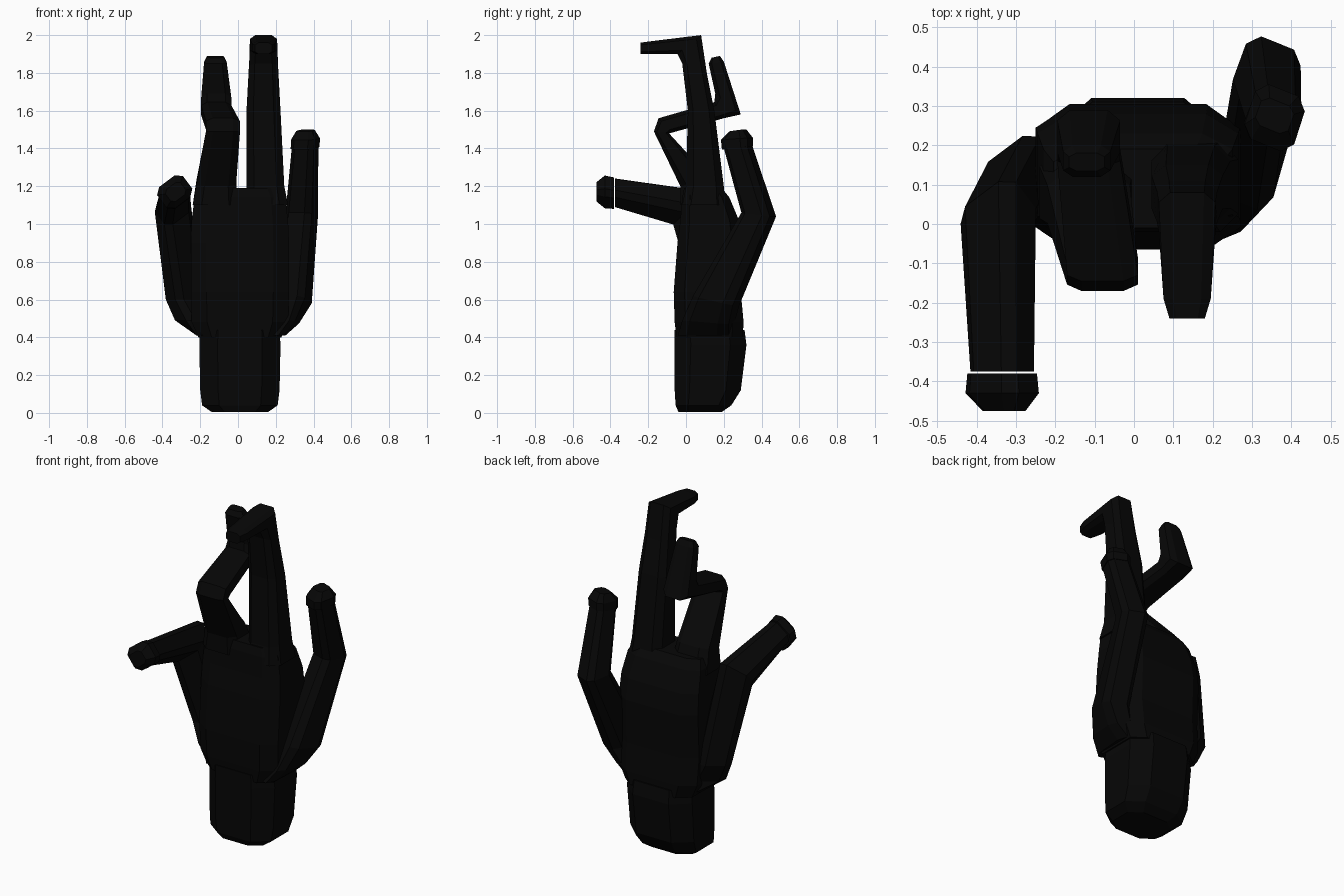
import bpy, bmesh
from mathutils import Vector
from math import radians, cos, sin

mat = bpy.data.materials.new("dark_metal")
mat.diffuse_color = (0.002, 0.002, 0.002, 1)


def loft(name, rings, k=0.6):
    """Skin eight-sided rings; each is (centre, half-width vector, half-depth vector)."""
    bm = bmesh.new()
    loops = []
    shape = [(-1, -k), (-k, -1), (k, -1), (1, -k), (1, k), (k, 1), (-k, 1), (-1, k)]
    for c, u, v in rings:
        loops.append([bm.verts.new(c + u * s + v * t) for s, t in shape])
    for lo, hi in zip(loops, loops[1:]):
        for i in range(8):
            j = (i + 1) % 8
            bm.faces.new((lo[i], lo[j], hi[j], hi[i]))
    bm.faces.new(loops[0][::-1])
    bm.faces.new(loops[-1])
    bmesh.ops.recalc_face_normals(bm, faces=bm.faces[:])
    mesh = bpy.data.meshes.new(name)
    bm.to_mesh(mesh)
    bm.free()
    mesh.materials.append(mat)
    obj = bpy.data.objects.new(name, mesh)
    bpy.context.collection.objects.link(obj)
    return obj


def span(front, back, hw, yaw=0):
    """Ring between a front and a back point."""
    f, b = Vector(front), Vector(back)
    u = Vector((cos(radians(yaw)), sin(radians(yaw)), 0)) * hw
    return (f + b) / 2, u, (b - f) / 2


def level(x, hw, y0, y1, z):
    return span((x, y0, z), (x, y1, z), hw)


def side(x, hw, y0, z0, y1, z1):
    return span((x, y0, z0), (x, y1, z1), hw)


def rolled(centre, a, b, ty, tz):
    """Ring of a slab rolled about the finger; ty, tz set its facing."""
    return (Vector(centre), Vector((0.8, 0.6 * ty, 0.6 * tz)) * a,
            Vector((-0.6, 0.8 * ty, 0.8 * tz)) * b)


# Wrist stub
loft("wrist", [
    level(0.01, 0.15, -0.04, 0.19, 0.005),
    level(0.01, 0.20, -0.055, 0.24, 0.04),
    level(0.01, 0.21, -0.06, 0.29, 0.12),
    level(0.01, 0.215, -0.06, 0.32, 0.36),
    level(0.01, 0.21, -0.06, 0.31, 0.44)], k=0.55)

# Palm block
loft("palm", [
    level(0.01, 0.22, -0.05, 0.30, 0.40),
    level(0.01, 0.255, -0.06, 0.305, 0.48),
    level(0.01, 0.26, -0.065, 0.29, 0.64),
    level(0.01, 0.26, -0.045, 0.30, 0.90),
    level(0.01, 0.255, -0.03, 0.28, 1.02),
    level(0.01, 0.24, -0.02, 0.23, 1.14),
    level(0.01, 0.215, -0.01, 0.19, 1.19)], k=0.68)

# Bent finger folded into a zigzag
loft("zigzag_finger", [
    level(-0.12, 0.12, -0.03, 0.19, 1.10),
    side(-0.115, 0.105, -0.03, 1.20, 0.13, 1.24),
    side(-0.08, 0.09, -0.17, 1.49, -0.09, 1.48),
    side(-0.08, 0.09, -0.145, 1.56, -0.07, 1.485),
    side(-0.115, 0.08, 0.15, 1.645, 0.20, 1.56),
    side(-0.115, 0.08, 0.155, 1.69, 0.29, 1.58),
    side(-0.12, 0.06, 0.12, 1.85, 0.20, 1.86),
    side(-0.12, 0.045, 0.135, 1.88, 0.18, 1.89)])

# Straight finger with hooked tip
loft("hooked_finger", [
    level(0.15, 0.115, -0.02, 0.21, 1.10),
    level(0.145, 0.10, 0.0, 0.20, 1.20),
    level(0.135, 0.09, 0.01, 0.15, 1.60),
    side(0.135, 0.077, -0.02, 1.85, 0.11, 1.80),
    side(0.135, 0.072, -0.045, 1.90, 0.08, 2.0),
    side(0.135, 0.06, -0.19, 1.90, -0.19, 1.967),
    side(0.135, 0.045, -0.24, 1.90, -0.24, 1.96)])

# Left outer finger reaching forward, rolled inward
loft("forward_finger", [
    level(-0.16, 0.06, -0.02, 0.24, 0.41),
    rolled((-0.225, 0.12, 0.49), 0.10, 0.08, 1, 0),
    rolled((-0.285, 0.135, 0.60), 0.09, 0.07, 1, 0),
    rolled((-0.345, 0.02, 1.085), 0.088, 0.07, 1, 1),
    rolled((-0.335, -0.375, 1.165), 0.073, 0.062, 0, 1)])
loft("forward_fingertip", [
    rolled((-0.335, -0.38, 1.163), 0.08, 0.068, 0, 1),
    rolled((-0.335, -0.43, 1.17), 0.085, 0.07, 0, 1),
    rolled((-0.33, -0.475, 1.17), 0.05, 0.04, 0, 1)])

# Right outer finger bowed backward
YAW = -22
loft("bowed_finger", [
    span((0.18, -0.03, 0.41), (0.20, 0.24, 0.41), 0.06, YAW),
    span((0.235, -0.005, 0.49), (0.27, 0.24, 0.47), 0.065, YAW),
    span((0.27, 0.055, 0.62), (0.33, 0.265, 0.57), 0.078, YAW),
    span((0.31, 0.31, 1.06), (0.365, 0.46, 1.04), 0.075, YAW),
    span((0.335, 0.215, 1.40), (0.375, 0.335, 1.42), 0.063, YAW)])
loft("bowed_fingertip", [
    span((0.33, 0.205, 1.395), (0.38, 0.34, 1.41), 0.066, YAW),
    span((0.335, 0.20, 1.445), (0.38, 0.34, 1.455), 0.068, YAW),
    span((0.345, 0.24, 1.49), (0.37, 0.31, 1.50), 0.045, YAW)])
